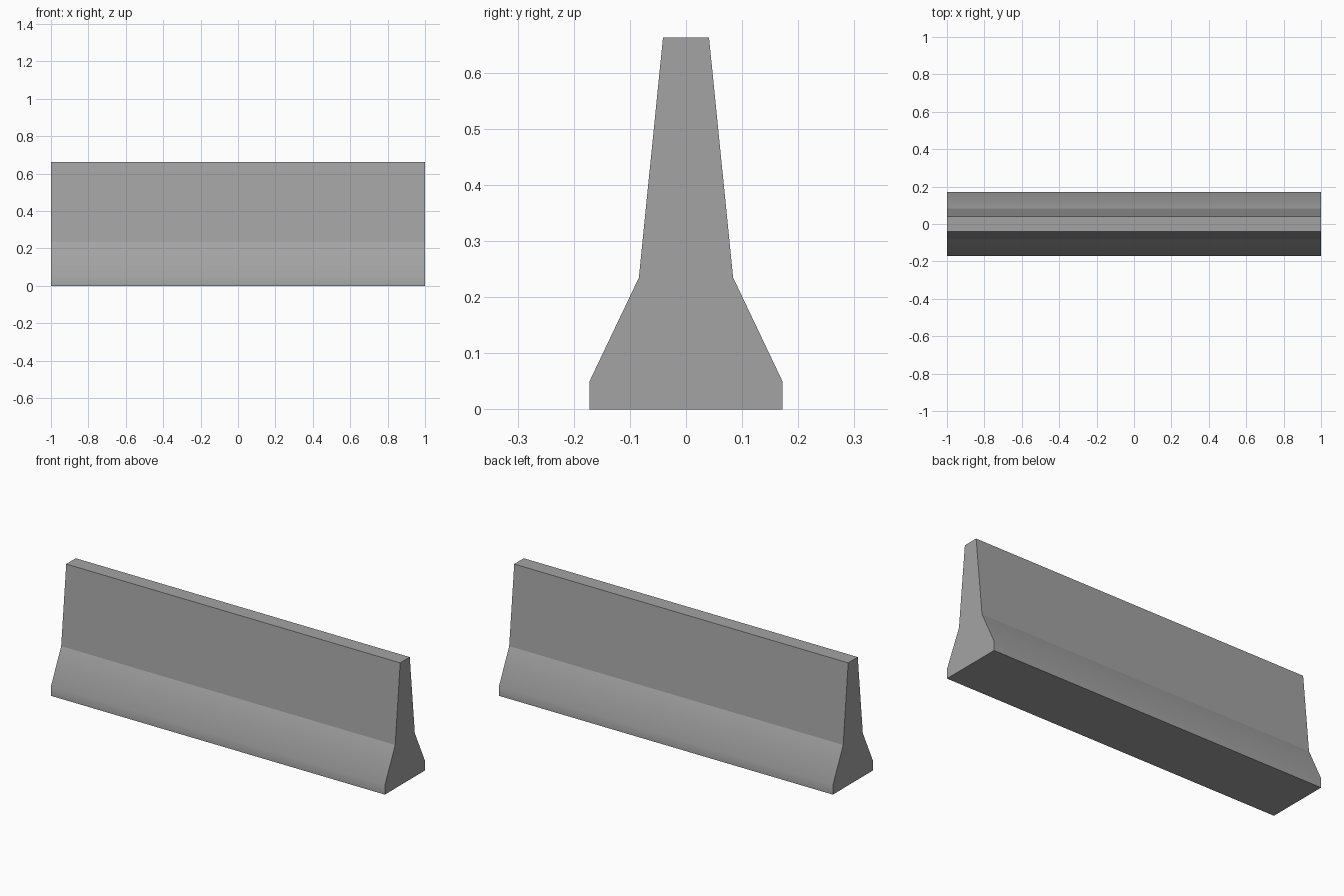
import bpy
import bmesh

cube = bpy.data.objects.get("Cube")
if cube:
    bpy.data.objects.remove(cube, do_unlink=True)

# Concrete colour
concrete = bpy.data.materials.new("concrete grey")
concrete.use_nodes = True
colour = (0.37, 0.37, 0.37, 1.0)
concrete.diffuse_color = colour
bsdf = next(n for n in concrete.node_tree.nodes if n.type == 'BSDF_PRINCIPLED')
bsdf.inputs["Base Color"].default_value = colour

# Half cross-section (y, z): foot, sloped toe, tapered wall; mirrored to close it
half = [(0.172, 0.0), (0.172, 0.05), (0.084, 0.235), (0.041, 0.663)]
profile = half + [(-y, z) for y, z in reversed(half)]

# Extrude the cross-section along the length
bm = bmesh.new()
end = bm.faces.new([bm.verts.new((-1.0, y, z)) for y, z in profile])
result = bmesh.ops.extrude_face_region(bm, geom=[end], use_keep_orig=True)
moved = [v for v in result["geom"] if isinstance(v, bmesh.types.BMVert)]
bmesh.ops.translate(bm, verts=moved, vec=(2.0, 0.0, 0.0))
bmesh.ops.recalc_face_normals(bm, faces=bm.faces)

# Smooth only where the toe slope meets the foot
foot_top = half[1][1]
for face in bm.faces:
    face.smooth = True
for edge in bm.edges:
    edge.smooth = all(abs(v.co.z - foot_top) < 0.001 for v in edge.verts)

mesh = bpy.data.meshes.new("barrier_wall")
bm.to_mesh(mesh)
bm.free()
mesh.materials.append(concrete)
barrier = bpy.data.objects.new("barrier_wall", mesh)
bpy.context.collection.objects.link(barrier)
